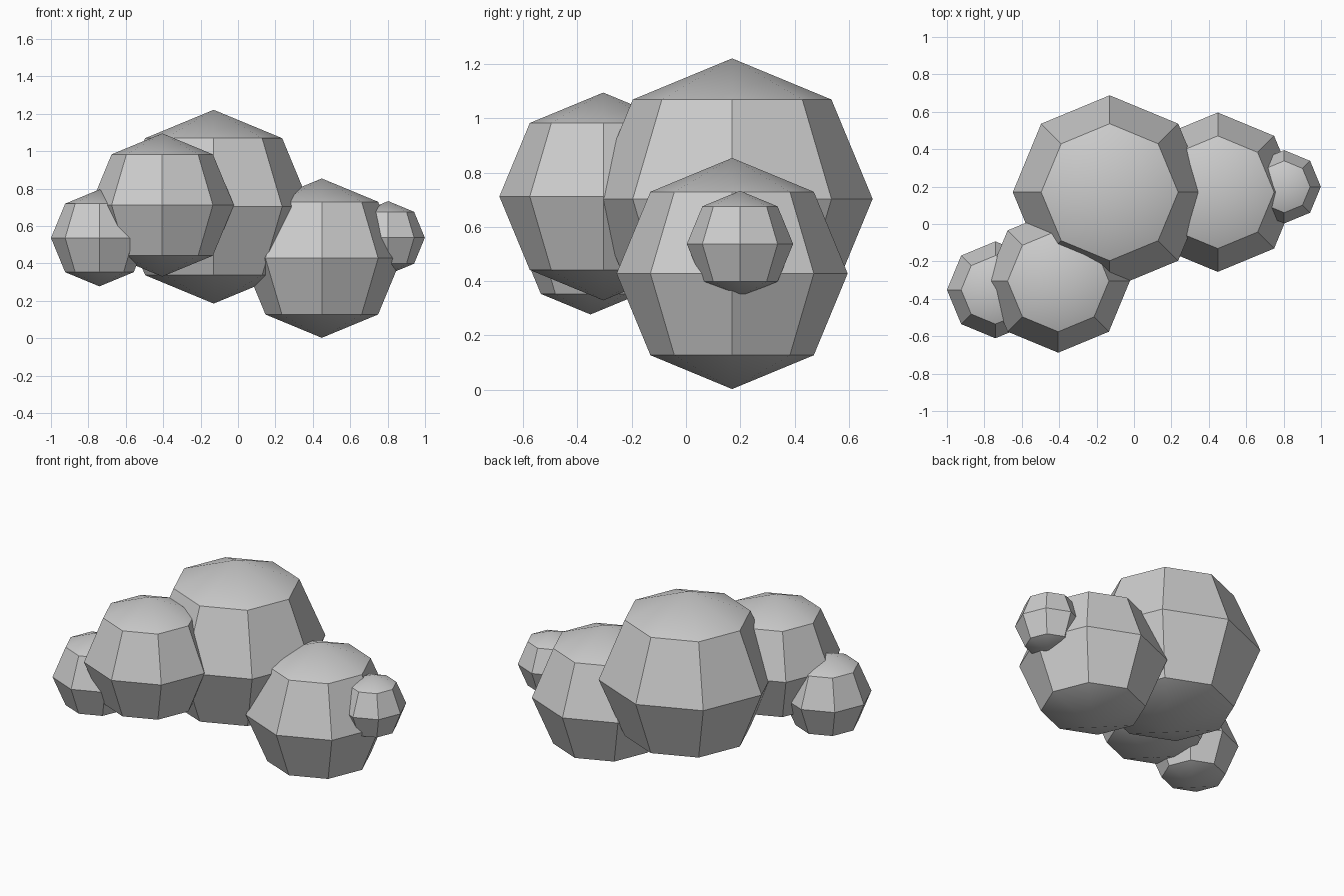
import bpy
import math

if "Cube" in bpy.data.objects:
    bpy.data.objects.remove(bpy.data.objects["Cube"])


def puff(name, center, radius):
    """Low-poly ball: 8 sides, 4 rings, soft caps and sharp side facets."""
    bpy.ops.mesh.primitive_uv_sphere_add(segments=8, ring_count=4, radius=radius, location=center)
    ob = bpy.context.object
    ob.name = ob.data.name = name
    bpy.ops.object.shade_smooth_by_angle(angle=math.radians(30))


# Overlapping cloud puffs: name, centre, radius
for part in (
    ("main_puff", (-0.13, 0.17, 0.703), 0.518),
    ("front_puff", (-0.405, -0.305, 0.712), 0.383),
    ("right_puff", (0.448, 0.17, 0.428), 0.426),
    ("left_small_puff", (-0.741, -0.352, 0.536), 0.259),
    ("right_small_puff", (0.803, 0.199, 0.537), 0.196),
):
    puff(*part)
